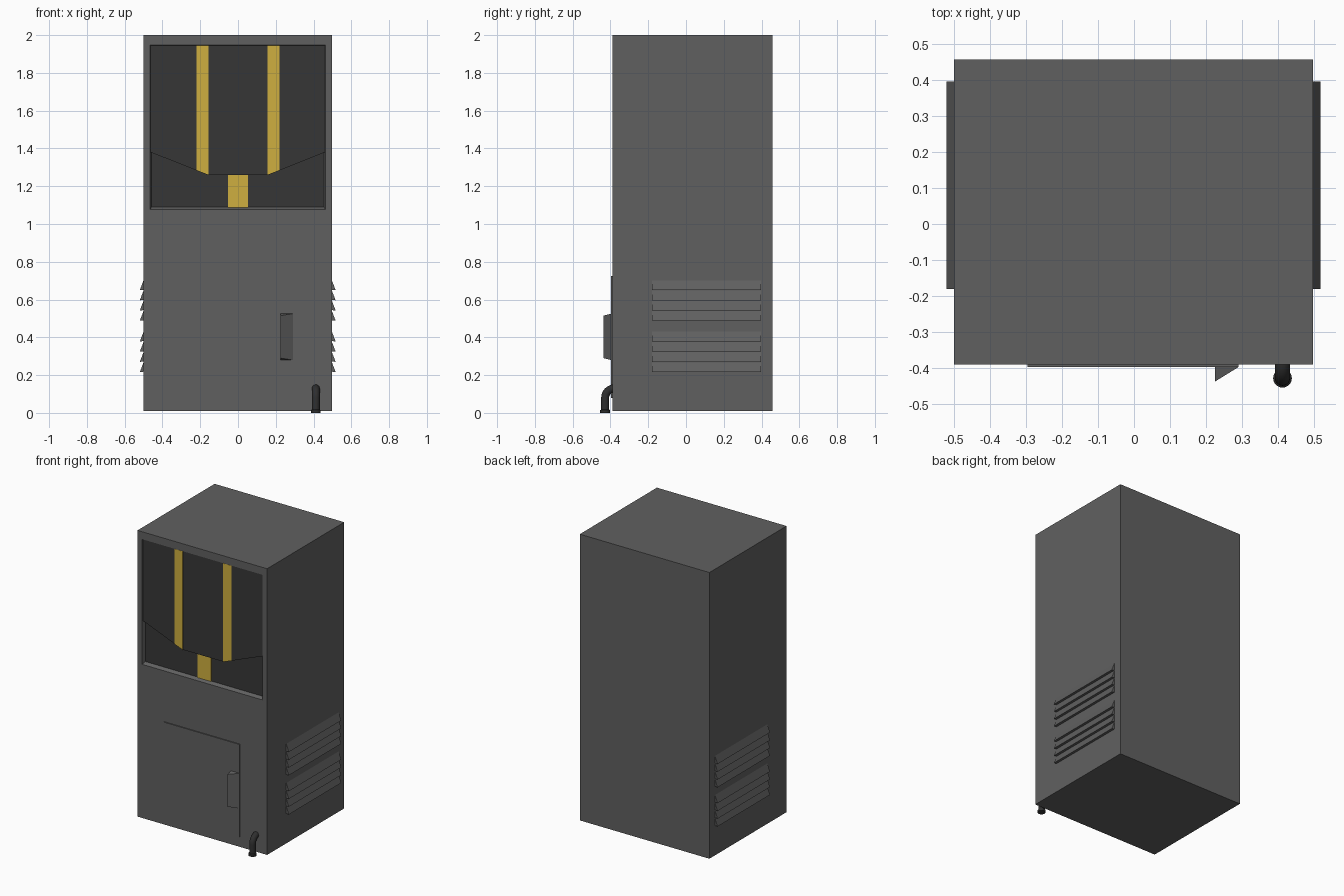
import bpy
import bmesh
from math import sin, cos, pi, radians
from mathutils import Vector

cube = bpy.data.objects.get("Cube")
if cube:
    bpy.data.objects.remove(cube, do_unlink=True)


def material(name, color):
    m = bpy.data.materials.new(name)
    m.use_nodes = True
    m.diffuse_color = (*color, 1)
    bsdf = next(n for n in m.node_tree.nodes if n.type == "BSDF_PRINCIPLED")
    bsdf.inputs["Base Color"].default_value = (*color, 1)
    return m


GREY = material("grey_metal", (0.118, 0.118, 0.118))
DARK = material("dark_panel", (0.037, 0.037, 0.037))
BLACK = material("black_pipe", (0.028, 0.028, 0.028))
YELLOW = material("yellow_stripe", (0.62, 0.43, 0.05))


def loft(name, rings, *mats):
    """Skin a series of equal point rings and cap both ends."""
    bm = bmesh.new()
    loops = [[bm.verts.new(p) for p in ring] for ring in rings]
    n = len(loops[0])
    for a, b in zip(loops, loops[1:]):
        for i in range(n):
            j = (i + 1) % n
            bm.faces.new((a[i], a[j], b[j], b[i]))
    bm.faces.new(loops[0][::-1])
    end = bm.faces.new(loops[-1])
    end.material_index = len(mats) - 1
    bmesh.ops.recalc_face_normals(bm, faces=bm.faces)
    mesh = bpy.data.meshes.new(name)
    bm.to_mesh(mesh)
    bm.free()
    for m in mats:
        mesh.materials.append(m)
    obj = bpy.data.objects.new(name, mesh)
    bpy.context.collection.objects.link(obj)
    return obj


def rect(x0, x1, z0, z1, y):
    return [(x0, y, z0), (x1, y, z0), (x1, y, z1), (x0, y, z1)]


def plate(name, outline, y0, y1, mat):
    """Extrude an (x, z) outline along y."""
    return loft(name, [[(x, y, z) for x, z in outline] for y in (y0, y1)], mat)


LEFT, RIGHT, FRONT, BACK = -0.5, 0.497, -0.39, 0.457

# Cabinet with a shallow window recess in its front
loft("cabinet", [
    rect(LEFT, RIGHT, 0.01, 2, BACK),
    rect(LEFT, RIGHT, 0.01, 2, FRONT),
    rect(-0.465, 0.462, 1.078, 1.948, FRONT),
    rect(-0.457, 0.454, 1.09, 1.942, FRONT + 0.025),
], GREY, DARK)

# Upper window panel with a sloped lower edge
plate("upper_panel", [(-0.463, 1.945), (-0.463, 1.38), (-0.16, 1.26),
                      (0.16, 1.26), (0.46, 1.38), (0.46, 1.945)],
      FRONT + 0.006, FRONT + 0.03, DARK)

# Yellow stripes
for side, label in ((-1, "right"), (1, "left")):
    plate(f"upper_stripe_{label}",
          [(side * x, z) for x, z in ((0.155, 1.945), (0.155, 1.26),
                                      (0.22, 1.284), (0.22, 1.945))],
          FRONT + 0.004, FRONT + 0.008, YELLOW)
plate("lower_stripe", [(-0.054, 1.088), (0.052, 1.088), (0.052, 1.26), (-0.054, 1.26)],
      FRONT + 0.021, FRONT + 0.027, YELLOW)

# Service door
DOOR = FRONT - 0.007
loft("door", [rect(-0.295, 0.29, 0.08, 0.725, y) for y in (FRONT, DOOR)], GREY)

# Wedge handle, deepest along its inner edge
loft("door_handle", [
    [(0.225, DOOR, z), (0.29, DOOR, z), (0.225, DOOR - 0.04, z + taper)]
    for z, taper in ((0.28, 0.01), (0.525, -0.01))
], GREY)

# Side louvres: two banks of four on each side
PITCH = 0.054
for wall, out, label in ((LEFT, -0.02, "right"), (RIGHT, 0.02, "left")):
    for bank, top in enumerate((0.43, 0.702)):
        for i in range(4):
            z = top - i * PITCH
            loft(f"louvre_{label}_{bank}_{i}", [
                [(wall, y, z), (wall, y, z - PITCH + 0.004),
                 (wall + out, y, z - PITCH + 0.002)]
                for y in (-0.18, 0.396)
            ], GREY)

# Drain pipe: a bend out of the front, ending in a flared lip
SIDES, BEND = 20, 0.05
pipe_x, pipe_y, bend_z = 0.412, -0.428, 0.08


def ring(center, across, radius):
    return [Vector(center) + radius * (Vector((1, 0, 0)) * cos(2 * pi * k / SIDES)
                                       + Vector(across) * sin(2 * pi * k / SIDES))
            for k in range(SIDES)]


rings = []
for step in range(9):
    a = radians(90 - step * 90 / 8)
    rings.append(ring((pipe_x, pipe_y + BEND * (1 - cos(a)), bend_z + BEND * sin(a)),
                      (0, cos(a), -sin(a)), 0.021))
for z, r in ((0.018, 0.021), (0.014, 0.026), (0, 0.026)):
    rings.append(ring((pipe_x, pipe_y, z), (0, 1, 0), r))
pipe = loft("drain_pipe", rings, BLACK)

bpy.ops.object.select_all(action="DESELECT")
pipe.select_set(True)
bpy.context.view_layer.objects.active = pipe
bpy.ops.object.shade_smooth_by_angle(angle=radians(35))
